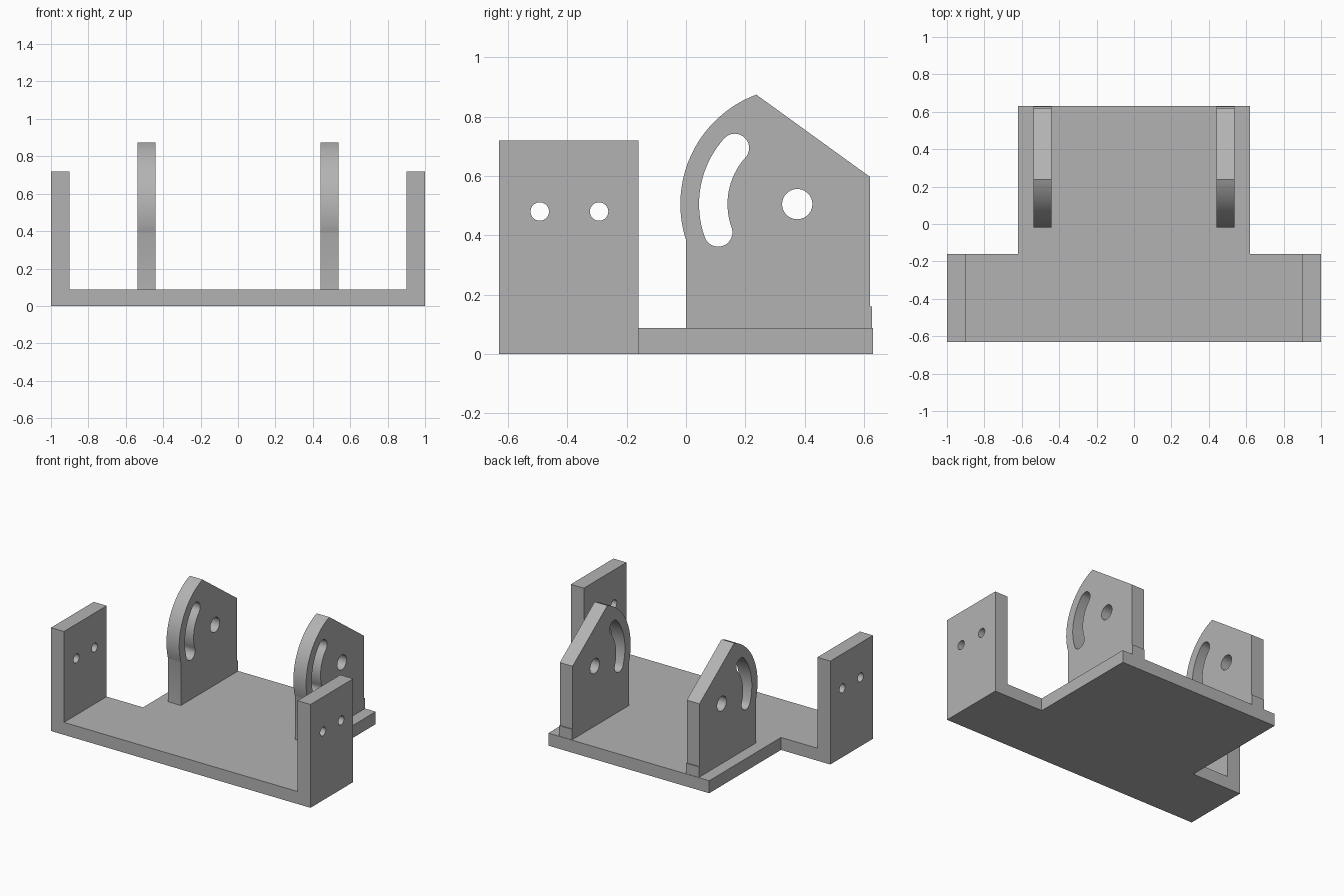
import bpy
import bmesh
from math import cos, sin, radians
from mathutils import Vector

cube = bpy.data.objects.get("Cube")
if cube:
    bpy.data.objects.remove(cube)

# One plain grey for the whole bracket
grey = bpy.data.materials.new("plain grey")
grey.use_nodes = True
colour = (0.45, 0.45, 0.45, 1)
grey.diffuse_color = colour
grey.node_tree.nodes["Principled BSDF"].inputs["Base Color"].default_value = colour


def arc(cy, cz, r, start, end, steps):
    """Points along an arc, angles in degrees."""
    angles = [radians(start + (end - start) * i / steps) for i in range(steps + 1)]
    return [(cy + r * cos(a), cz + r * sin(a)) for a in angles]


def circle(cy, cz, r, steps=40):
    return arc(cy, cz, r, 0, 360, steps)[:-1]


def prism(name, points, low, high, axis):
    """Extrude a closed outline along x (outline in y, z) or z (outline in x, y)."""
    bm = bmesh.new()
    place = (lambda p: (low, *p)) if axis == "x" else (lambda p: (*p, low))
    face = bm.faces.new([bm.verts.new(place(p)) for p in points])
    out = bmesh.ops.extrude_face_region(bm, geom=[face])
    step = Vector((high - low, 0, 0)) if axis == "x" else Vector((0, 0, high - low))
    verts = [v for v in out["geom"] if isinstance(v, bmesh.types.BMVert)]
    bmesh.ops.translate(bm, verts=verts, vec=step)
    bmesh.ops.recalc_face_normals(bm, faces=bm.faces)
    mesh = bpy.data.meshes.new(name)
    bm.to_mesh(mesh)
    bm.free()
    mesh.materials.append(grey)
    obj = bpy.data.objects.new(name, mesh)
    bpy.context.collection.objects.link(obj)
    return obj


def cut(obj, cutters):
    """Subtract the cutters, bake the result and shade the curved walls smooth."""
    for cutter in cutters:
        mod = obj.modifiers.new("cut", "BOOLEAN")
        mod.operation = "DIFFERENCE"
        mod.solver = "EXACT"
        mod.object = cutter
    graph = bpy.context.evaluated_depsgraph_get()
    mesh = bpy.data.meshes.new_from_object(obj.evaluated_get(graph))
    obj.modifiers.clear()
    obj.data = mesh
    for cutter in cutters:
        bpy.data.objects.remove(cutter)
    bpy.ops.object.select_all(action="DESELECT")
    obj.select_set(True)
    bpy.context.view_layer.objects.active = obj
    bpy.ops.object.shade_smooth_by_angle(angle=radians(30))


# Frame: T-shaped block hollowed out to leave the base and two side walls
half = 0.63
wall_back = -0.16
base_top = 0.087
outline = [(-1, -half), (1, -half), (1, wall_back), (0.62, wall_back),
           (0.62, half), (-0.62, half), (-0.62, wall_back), (-1, wall_back)]
frame = prism("base_with_side_walls", outline, 0, 0.72, "z")
hollow = prism("hollow_cutter", [(-0.9, -1), (0.9, -1), (0.9, 1), (-0.9, 1)],
               base_top, 1, "z")
bolt_holes = [prism("bolt_hole_cutter", circle(y, 0.48, 0.031), -1.2, 1.2, "x")
              for y in (-0.493, -0.293)]
cut(frame, [hollow] + bolt_holes)

# Uprights: rounded plates with a pivot hole and a curved adjusting slot
py, pz = 0.375, 0.505
plate = [(0, base_top), (half - 0.003, base_top), (half - 0.003, 0.16),
         (0.62, 0.16), (0.62, 0.597)]
plate += arc(py, pz, 0.394, 110.5, 197.5, 48)
slot_r, slot_w, top, bottom = 0.283, 0.048, 138, 199.7


def slot_end(angle, start):
    a = radians(angle)
    return arc(py + slot_r * cos(a), pz + slot_r * sin(a), slot_w, start, start + 180, 20)


slot = arc(py, pz, slot_r + slot_w, top, bottom, 32)[:-1]
slot += slot_end(bottom, bottom)
slot += arc(py, pz, slot_r - slot_w, bottom, top, 32)[1:-1]
slot += slot_end(top, top - 180)[:-1]

for name, x in (("left_upright", 0.44), ("right_upright", -0.538)):
    upright = prism(name, plate, x, x + 0.098, "x")
    pivot = prism("pivot_cutter", circle(py, pz, 0.051), x - 0.1, x + 0.2, "x")
    groove = prism("slot_cutter", slot, x - 0.1, x + 0.2, "x")
    cut(upright, [pivot, groove])
